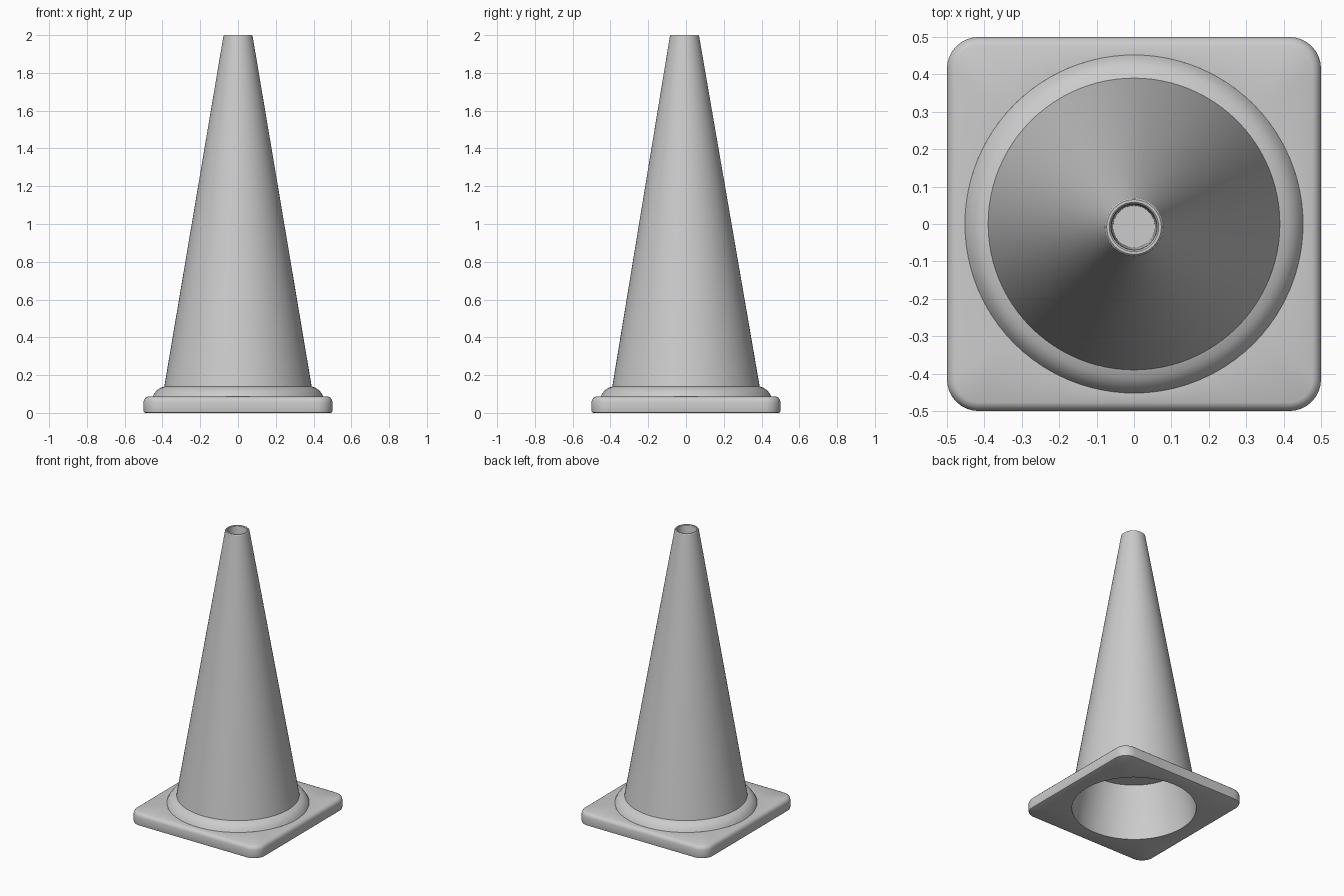
import bpy, bmesh
from math import sin, cos, pi, atan2, radians

if "Cube" in bpy.data.objects:
    bpy.data.objects.remove(bpy.data.objects["Cube"])


def rounded_square(half, radius, z):
    """Closed outline: eight-segment corners joined by divided straight edges."""
    pts = []
    c = half - radius
    for k in range(4):
        q = k * pi / 2
        arc = [(c + radius * cos(i * pi / 16), c + radius * sin(i * pi / 16))
               for i in range(9)]
        edge = [(c - 2 * c * j / 16, half) for j in range(1, 16)]
        for x, y in arc + edge:
            pts.append((x * cos(q) - y * sin(q), x * sin(q) + y * cos(q), z))
    return pts


def circle(r, z, angles, lean=0.0):
    return [(r * cos(a), r * sin(a) + lean, z) for a in angles]


def loft(name, loops, cap_start=False, cap_end=False):
    """Skin a stack of equal-length loops into one smooth object."""
    bm = bmesh.new()
    rings = [[bm.verts.new(p) for p in loop] for loop in loops]
    n = len(rings[0])
    for a, b in zip(rings, rings[1:]):
        for i in range(n):
            j = (i + 1) % n
            bm.faces.new((a[i], a[j], b[j], b[i]))
    if cap_start:
        bm.faces.new(list(reversed(rings[0])))
    if cap_end:
        bm.faces.new(rings[-1])
    mesh = bpy.data.meshes.new(name)
    bm.to_mesh(mesh)
    bm.free()
    obj = bpy.data.objects.new(name, mesh)
    bpy.context.collection.objects.link(obj)
    bpy.ops.object.select_all(action='DESELECT')
    obj.select_set(True)
    bpy.context.view_layer.objects.active = obj
    bpy.ops.object.shade_smooth_by_angle(angle=radians(30))
    return obj


# Square foot with softened edges; (inset, height) from underside to top
edge = [(0.008, 0.0), (0.002, 0.003), (0.0, 0.01), (0.0, 0.06),
        (0.004, 0.072), (0.012, 0.081), (0.023, 0.086)]
outlines = [rounded_square(0.5 - d, 0.085 - d, z) for d, z in edge]
angles = [atan2(y, x) for x, y, _ in outlines[0]]

# Foot and the hollow underneath, from the inner ceiling outwards
cavity = [circle(0.33, 0.36, angles), circle(0.39, 0.086, angles),
          circle(0.395, 0.0, angles)]
loft("base_plate", cavity + outlines + [circle(0.452, 0.086, angles)],
     cap_start=True)

# Cone body: flared collar, tapering wall, rim and the recess in the top
profile = [(0.452, 0.086), (0.443, 0.103), (0.430, 0.119), (0.412, 0.132),
           (0.390, 0.140), (0.079, 1.985), (0.077, 1.996), (0.073, 2.0),
           (0.066, 2.0), (0.062, 1.996), (0.060, 1.985), (0.056, 1.80)]
even = [2 * pi * i / 96 for i in range(96)]
loft("cone_body",
     [circle(r, z, even, -0.008 * max(0, z - 0.14) / 1.86) for r, z in profile],
     cap_end=True)
